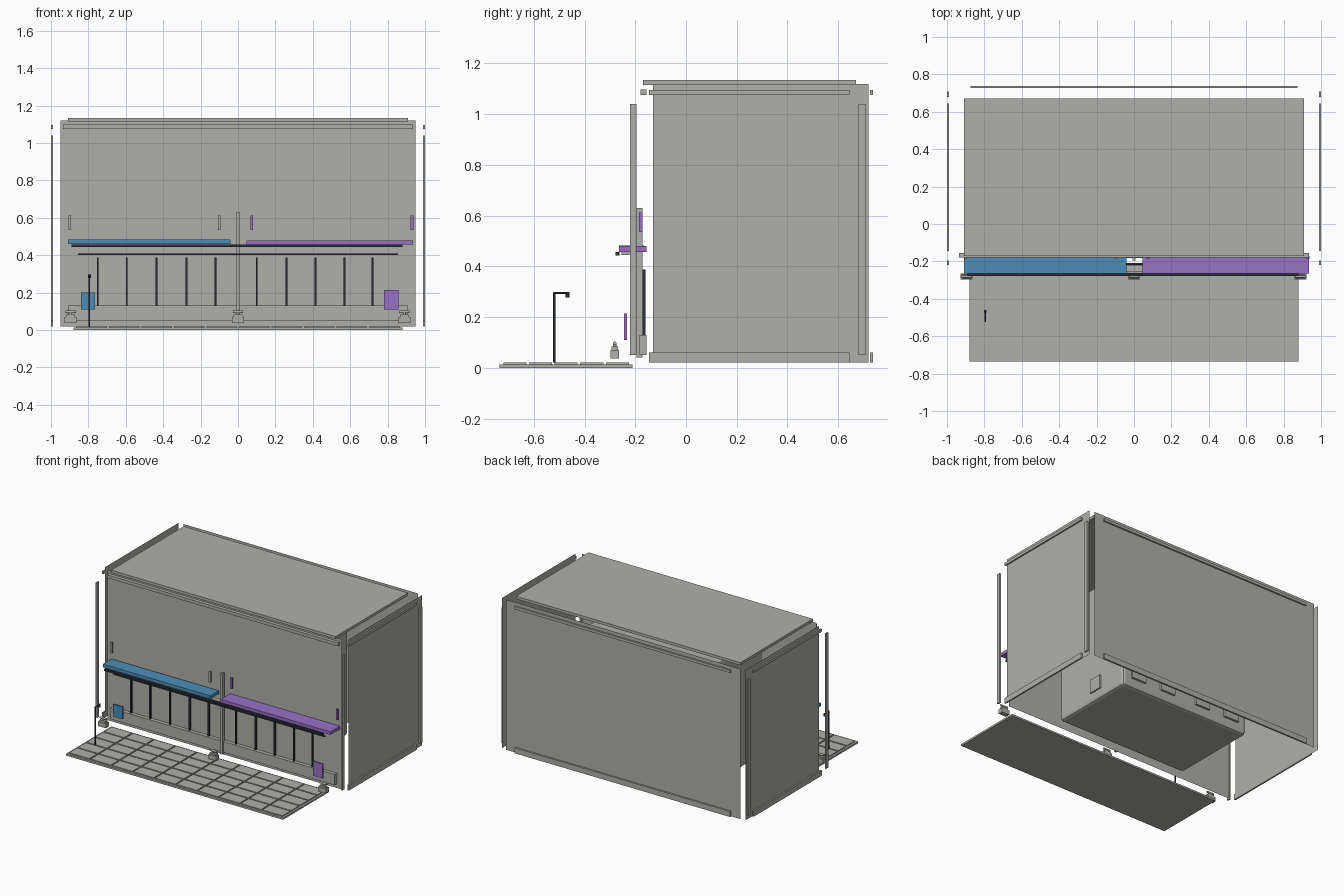
import bpy, bmesh, math
from mathutils import Vector

if "Cube" in bpy.data.objects:
    bpy.data.objects.remove(bpy.data.objects["Cube"])


def material(name, r, g, b):
    m = bpy.data.materials.new(name)
    m.diffuse_color = (r, g, b, 1)
    m.use_nodes = True
    m.node_tree.nodes["Principled BSDF"].inputs["Base Color"].default_value = m.diffuse_color
    return m


GREY = material("warm grey", 0.43, 0.43, 0.40)
BLUE = material("blue", 0.075, 0.27, 0.48)
PURPLE = material("purple", 0.31, 0.165, 0.56)
DARK = material("dark slate", 0.022, 0.03, 0.038)


def finish(name, bm, mat):
    me = bpy.data.meshes.new(name)
    bm.to_mesh(me)
    bm.free()
    me.materials.append(mat)
    ob = bpy.data.objects.new(name, me)
    bpy.context.collection.objects.link(ob)
    return ob


def add_box(bm, x, y, z):
    """Box from three (min, max) ranges."""
    verts = bmesh.ops.create_cube(bm, size=1)["verts"]
    for v in verts:
        v.co = Vector([lo + (c + 0.5) * (hi - lo) for c, (lo, hi) in zip(v.co, (x, y, z))])


def box(name, x, y, z, mat=GREY):
    bm = bmesh.new()
    add_box(bm, x, y, z)
    return finish(name, bm, mat)


def sheet(name, corners, mat=GREY):
    bm = bmesh.new()
    bm.faces.new([bm.verts.new(c) for c in corners])
    return finish(name, bm, mat)


def rod(name, a, b, radius, mat=GREY, sides=12):
    a, b = Vector(a), Vector(b)
    bm = bmesh.new()
    bmesh.ops.create_cone(bm, cap_ends=True, segments=sides, radius1=radius,
                          radius2=radius, depth=(b - a).length)
    rot = (b - a).to_track_quat("Z", "Y")
    for v in bm.verts:
        v.co = rot @ v.co + (a + b) / 2
    for f in bm.faces:
        f.smooth = len(f.verts) == 4
    return finish(name, bm, mat)


# Wall sheets
Z0, Z1 = 0.02, 1.12
sheet("front_wall", [(-.95, -.155, Z0), (.95, -.155, Z0), (.95, -.155, Z1), (-.95, -.155, Z1)])
sheet("back_wall", [(.95, .725, Z0), (-.95, .725, Z0), (-.95, .725, Z1), (.95, .725, Z1)])
sheet("right_wall", [(.988, -.13, Z0), (.988, .72, Z0), (.988, .72, Z1), (.988, -.13, Z1)])
sheet("left_wall", [(-.988, .72, Z0), (-.988, -.13, Z0), (-.988, -.13, Z1), (-.988, .72, Z1)])

# Roof slab
box("roof", (-.91, .91), (-.17, .67), (1.115, 1.135))

# Wall trims and corner posts
box("front_top_trim", (-.935, .935), (-.18, -.156), (1.075, 1.098))
box("front_skirting", (-.91, .91), (-.183, -.156), (.05, .13))
box("back_top_trim", (-.875, .875), (.726, .738), (1.075, 1.095))
box("back_skirting", (-.875, .875), (.726, .738), (.02, .06))
for side, s in (("left", -1), ("right", 1)):
    xr = tuple(sorted((s * .989, s * 1.0)))
    box(side + "_top_trim", xr, (-.145, .645), (1.075, 1.095))
    box(side + "_skirting", xr, (-.145, .645), (.02, .06))
    box(side + "_front_post", xr, (-.22, -.195), (.05, 1.04))
    box(side + "_back_post", xr, (.68, .708), (.05, 1.04))

# Counters and the support between them
box("left_counter", (-.91, -.04), (-.265, -.165), (.46, .483), BLUE)
box("right_counter", (.045, .935), (-.265, -.155), (.457, .48), PURPLE)
box("counter_joint", (-.04, .045), (-.255, -.222), (.445, .456))
box("centre_post", (-.009, .009), (-.195, -.172), (.04, .63))
box("counter_rail", (-.89, .88), (-.278, -.262), (.443, .457), DARK)
box("lower_rail", (-.855, .855), (-.218, -.208), (.401, .409), DARK)

# Dark slats along the lower front
for i, x in enumerate((-.75, -.595, -.435, -.275, -.12, .10, .26, .415, .57, .72)):
    box(f"slat_{i + 1}", (x - .005, x + .005), (-.172, -.16), (.10, .387), DARK)

# Upright handles above the counters
for i, (x, m) in enumerate(((-.9, GREY), (-.1, GREY), (.073, PURPLE), (.93, PURPLE))):
    box(f"handle_{i + 1}", (x - .007, x + .007), (-.186, -.172), (.535, .612), m)

# Notice boxes
box("left_notice_box", (-.84, -.765), (-.245, -.233), (.11, .20), BLUE)
box("right_notice_box", (.78, .858), (-.245, -.233), (.11, .215), PURPLE)

# Small floor spotlights
for i, x in enumerate((-.895, 0, .89)):
    box(f"spot_base_{i + 1}", (x - .032, x + .032), (-.298, -.264), (.037, .07))
    box(f"spot_lid_{i + 1}", (x - .024, x + .024), (-.294, -.268), (.07, .083))
    rod(f"spot_neck_{i + 1}", (x, -.281, .083), (x, -.281, .096), .007)
    rod(f"spot_head_{i + 1}", (x - .028, -.281, .097), (x + .028, -.281, .097), .007)

# Paved terrace: slab with tiles
box("terrace_slab", (-.88, .88), (-.735, -.21), (0, .013))
bm = bmesh.new()
NX, NY, GAP = 10, 5, .005
tx, ty = 1.74 / NX, .505 / NY
for i in range(NX):
    for j in range(NY):
        x, y = -.87 + i * tx, -.725 + j * ty
        add_box(bm, (x + GAP, x + tx - GAP), (y + GAP, y + ty - GAP), (.013, .02))
finish("terrace_tiles", bm, GREY)

# Terrace lamp
rod("lamp_pole", (-.795, -.52, .02), (-.795, -.52, .296), .005, DARK)
rod("lamp_arm", (-.795, -.523, .295), (-.795, -.465, .295), .004, DARK)
rod("lamp_head", (-.795, -.468, .277), (-.795, -.468, .298), .008, DARK)

# Interior cabinet block, open view from underneath
body = box("interior_unit", (-.53, .53), (-.13, .52), (.05, .92))
bev = body.modifiers.new("soft_edges", "BEVEL")
bev.width = .02
bev.segments = 2
for s in (-1, 1):
    xr = tuple(sorted((s * .53, s * .54)))
    box("side_hatch", xr, (.19, .29), (.12, .22))
for i, x in enumerate((-.4, -.15, .15, .4)):
    box(f"back_hatch_{i + 1}", (x - .06, x + .06), (.52, .535), (.12, .24))
